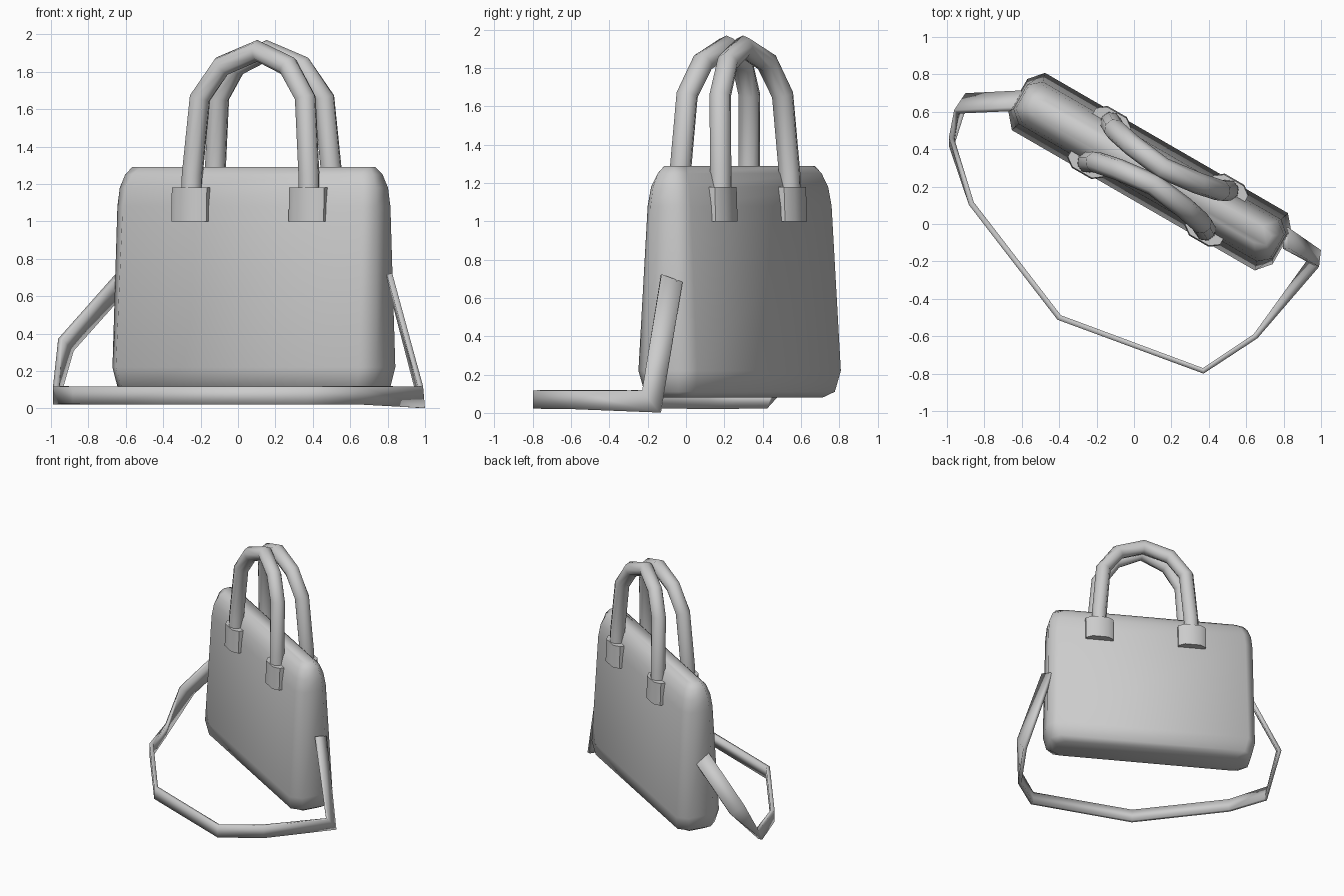
import bpy
import bmesh
import math
from mathutils import Vector, Matrix

cube = bpy.data.objects.get("Cube")
if cube:
    bpy.data.objects.remove(cube, do_unlink=True)

grey = bpy.data.materials.new("plain grey")
grey.use_nodes = True
COLOUR = (0.6, 0.6, 0.6, 1)
grey.diffuse_color = COLOUR
grey.node_tree.nodes["Principled BSDF"].inputs["Base Color"].default_value = COLOUR

# The bag stands turned about the vertical axis
BAG = Matrix.Translation((0.085, 0.28, 0)) @ Matrix.Rotation(math.radians(-30), 4, "Z")


def finish(name, bm, matrix=Matrix(), angle=60):
    bmesh.ops.recalc_face_normals(bm, faces=bm.faces)
    mesh = bpy.data.meshes.new(name)
    bm.to_mesh(mesh)
    bm.free()
    mesh.materials.append(grey)
    obj = bpy.data.objects.new(name, mesh)
    bpy.context.collection.objects.link(obj)
    obj.matrix_world = matrix
    bpy.ops.object.select_all(action="DESELECT")
    obj.select_set(True)
    bpy.context.view_layer.objects.active = obj
    bpy.ops.object.shade_smooth_by_angle(angle=math.radians(angle))
    return obj


def loft(bm, rings):
    """Skin a stack of equal closed rings and cap both ends."""
    loops = [[bm.verts.new(p) for p in ring] for ring in rings]
    n = len(loops[0])
    for a, b in zip(loops, loops[1:]):
        for i in range(n):
            j = (i + 1) % n
            bm.faces.new((a[i], a[j], b[j], b[i]))
    bm.faces.new(loops[0][::-1])
    bm.faces.new(loops[-1])


def body_ring(u, v, z):
    cu, cv = 0.065, v * 0.43
    quarter = [(u, v - cv), (u - cu, v)]
    half = quarter + [(-x, y) for x, y in reversed(quarter)]
    return [(x, y, z) for x, y in half + [(-x, -y) for x, y in half]]


# Body: tapered, soft-cornered rings (half length, half depth, height)
bm = bmesh.new()
loft(bm, [body_ring(*r) for r in (
    (0.74, 0.11, 0.08), (0.79, 0.155, 0.11), (0.815, 0.177, 0.22),
    (0.80, 0.13, 1.08), (0.79, 0.115, 1.18), (0.765, 0.09, 1.25),
    (0.735, 0.05, 1.29))])
finish("bag_body", bm, BAG)

# Handles: faceted tubes leaning towards each other (offset, depth, height)
CENTRE = 0.05
half_arch = [(0.365, 0.125, 1.08), (0.36, 0.122, 1.25), (0.325, 0.1, 1.66),
             (0.205, 0.075, 1.83)]
arch = half_arch + [(0, 0.05, 1.912)] + [(-a, b, c) for a, b, c in reversed(half_arch)]
for side, label in ((-1, "front"), (1, "back")):
    path = [Vector((CENTRE + a, side * b, c)) for a, b, c in arch]
    rings = []
    for i, p in enumerate(path):
        tangent = (path[min(i + 1, len(path) - 1)] - path[max(i - 1, 0)]).normalized()
        across = Vector((0, 1, 0))
        across = (across - tangent * across.dot(tangent)).normalized()
        normal = tangent.cross(across)
        rings.append([p + 0.058 * (across * math.cos(t) + normal * math.sin(t))
                      for t in (math.tau * k / 8 for k in range(8))])
    bm = bmesh.new()
    loft(bm, rings)
    finish(label + "_handle", bm, BAG)

    # Patches that fix the handle ends to the body
    for end, word in ((-1, "right"), (1, "left")):
        outline = [(-0.108, 0.1), (-0.108, 0.15), (-0.06, 0.185),
                   (0.06, 0.185), (0.108, 0.15), (0.108, 0.1)]
        bm = bmesh.new()
        loft(bm, [[(CENTRE + end * 0.362 + x, side * (y + lift), z) for x, y in outline]
                  for z, lift in ((1.0, 0.006), (1.18, 0))])
        finish(f"{label}_handle_patch_{word}", bm, BAG, 50)

# Shoulder strap: a ribbon given by its centre line and half-width vectors
flat = (0, 0, -0.048)
strap = [((-0.60, 0.66, 0.70), (0.03, 0.045, -0.03)),
         ((-0.92, 0.645, 0.34), (0.03, 0.045, -0.03)),
         ((-0.975, 0.44, 0.07), (0, -0.02, -0.048)),
         ((-0.87, 0.11, 0.07), flat), ((-0.40, -0.50, 0.07), flat),
         ((0.37, -0.785, 0.07), flat), ((0.65, -0.60, 0.07), flat),
         ((0.98, -0.18, 0.06), (0.005, 0.045, -0.058)),
         ((0.81, -0.075, 0.70), (0, 0.055, -0.02))]
bm = bmesh.new()
edges = [(bm.verts.new(Vector(c) - Vector(w)), bm.verts.new(Vector(c) + Vector(w)))
         for c, w in strap]
for (a, b), (c, d) in zip(edges, edges[1:]):
    bm.faces.new((a, b, d, c))
ribbon = finish("shoulder_strap", bm, angle=40)
solid = ribbon.modifiers.new("thickness", "SOLIDIFY")
solid.thickness = 0.03
solid.offset = 0
